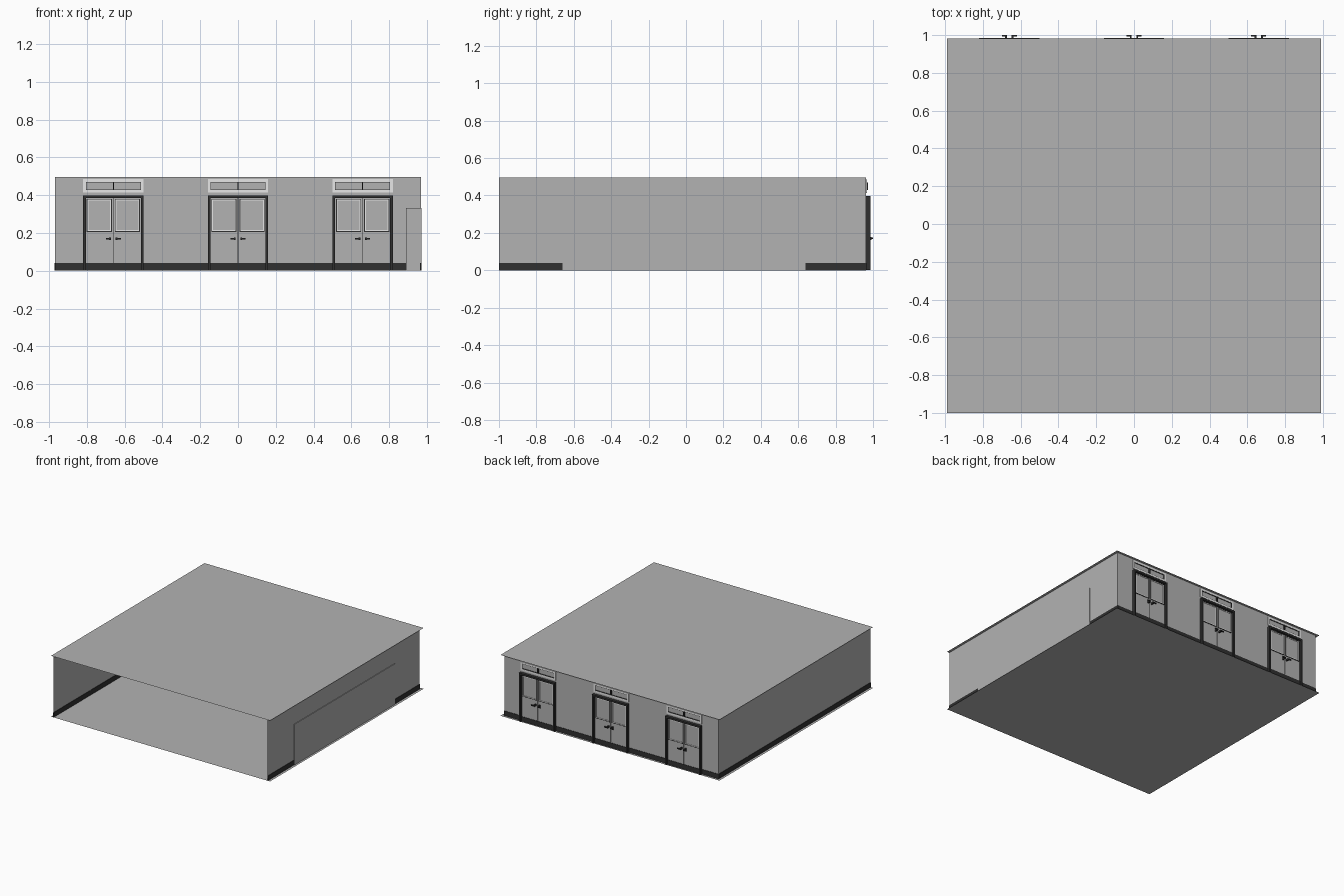
import bpy, bmesh
from mathutils import Vector

if "Cube" in bpy.data.objects:
    bpy.data.objects.remove(bpy.data.objects["Cube"])


def mat(name, v):
    m = bpy.data.materials.new(name)
    m.diffuse_color = (v, v, v, 1)
    m.use_nodes = True
    m.node_tree.nodes["Principled BSDF"].inputs["Base Color"].default_value = m.diffuse_color
    return m


GREY = mat("wall_grey", 0.45)
DARK = mat("dark_trim", 0.03)
WHITE = mat("white_frame", 0.85)


def finish(name, bm, m):
    me = bpy.data.meshes.new(name)
    bm.to_mesh(me)
    bm.free()
    me.materials.append(m)
    ob = bpy.data.objects.new(name, me)
    bpy.context.collection.objects.link(ob)
    return ob


def sheet(name, pts, m):
    bm = bmesh.new()
    bm.faces.new([bm.verts.new(p) for p in pts])
    return finish(name, bm, m)


def boxes(name, spans, m):
    """One object made of boxes, each given as (x0, x1, y0, y1, z0, z1)."""
    bm = bmesh.new()
    for x0, x1, y0, y1, z0, z1 in spans:
        c = Vector(((x0 + x1) / 2, (y0 + y1) / 2, (z0 + z1) / 2))
        s = Vector((x1 - x0, y1 - y0, z1 - z0))
        for v in bmesh.ops.create_cube(bm, size=1)["verts"]:
            v.co = v.co * s + c
    return finish(name, bm, m)


def ring(x0, x1, z0, z1, w, y0, y1):
    """Four bars around a rectangle."""
    return [(x0, x0 + w, y0, y1, z0, z1), (x1 - w, x1, y0, y1, z0, z1),
            (x0 + w, x1 - w, y0, y1, z0, z0 + w),
            (x0 + w, x1 - w, y0, y1, z1 - w, z1)]


W, B, F, E, H = 0.968, 0.962, -1.0, 0.982, 0.497

# Floor and ceiling sheets, slightly larger than the room
for name, z in (("floor", 0), ("ceiling", H)):
    pts = [(-0.99, F, z), (0.99, F, z), (0.99, E, z), (-0.99, E, z)]
    sheet(name, pts if z else pts[::-1], GREY)

# Walls; the front is open
for name, x in (("left_wall", -W), ("right_wall", W)):
    sheet(name, [(x, F, 0), (x, B, 0), (x, B, H), (x, F, H)], GREY)
sheet("back_wall", [(-W, B, 0), (W, B, 0), (W, B, H), (-W, B, H)], GREY)

# Long block along the right wall
boxes("wall_block", [(0.89, 0.973, -0.66, 0.64, 0, 0.332)], GREY)

# Baseboards show on both sides of the walls
t = 0.003
doors = (-0.66, 0, 0.66)
boxes("side_baseboards", [(-W - t, -W + t, F, B, 0.001, 0.04),
                          (W - t, W + t, F, -0.66, 0.001, 0.04),
                          (W - t, W + t, 0.64, B, 0.001, 0.04)], DARK)
boxes("back_baseboard", [(a, b, B - t, B + t, 0.001, 0.04) for a, b in
                         ((-W, -0.82), (-0.5, -0.16), (0.16, 0.5), (0.82, W))], DARK)

# Three double doors, each with a transom window above
for c in doors:
    boxes("door_leaves", [(c - 0.147, c - 0.002, B - 0.007, B + 0.007, 0.002, 0.385),
                          (c + 0.002, c + 0.147, B - 0.007, B + 0.007, 0.002, 0.385)], GREY)
    boxes("door_frame", [(c - 0.16, c - 0.146, B - 0.022, B + 0.024, 0.001, 0.398),
                         (c + 0.146, c + 0.16, B - 0.022, B + 0.024, 0.001, 0.398),
                         (c - 0.146, c + 0.146, B - 0.022, B + 0.024, 0.384, 0.398),
                         (c - 0.002, c + 0.002, B - 0.006, B + 0.006, 0.04, 0.384)], DARK)
    boxes("kick_plates", [(c - 0.146, c + 0.146, B - 0.01, B + 0.01, 0.001, 0.04)], DARK)
    trim, edge = [], []
    for a, b in ((c - 0.141, c - 0.008), (c + 0.008, c + 0.141)):
        edge += ring(a, b, 0.206, 0.38, 0.004, B - 0.011, B + 0.011)
        trim += ring(a + 0.004, b - 0.004, 0.21, 0.376, 0.005, B - 0.01, B + 0.01)
    boxes("door_window_edge", edge, DARK)
    boxes("door_window_trim", trim, WHITE)

    # Lever handles inside and outside
    bars = []
    for s in (-1, 1):
        for d in (-1, 1):
            x = sorted((c + s * 0.012, c + s * 0.04))
            y = sorted((B + d * 0.03, B + d * 0.038))
            bars.append((*x, *y, 0.166, 0.174))
            x = sorted((c + s * 0.012, c + s * 0.022))
            y = sorted((B + d * 0.006, B + d * 0.031))
            bars.append((*x, *y, 0.163, 0.177))
    boxes("door_handles", bars, DARK)

    # Transom: white frame, dark inner edge and centre bar
    boxes("transom_frame", ring(c - 0.16, c + 0.16, 0.413, 0.485, 0.014, B - 0.006, B + 0.006), WHITE)
    boxes("transom_edge", ring(c - 0.146, c + 0.146, 0.427, 0.471, 0.003, B - 0.005, B + 0.005)
          + [(c - 0.003, c + 0.003, B - 0.012, B + 0.012, 0.43, 0.47)], DARK)
